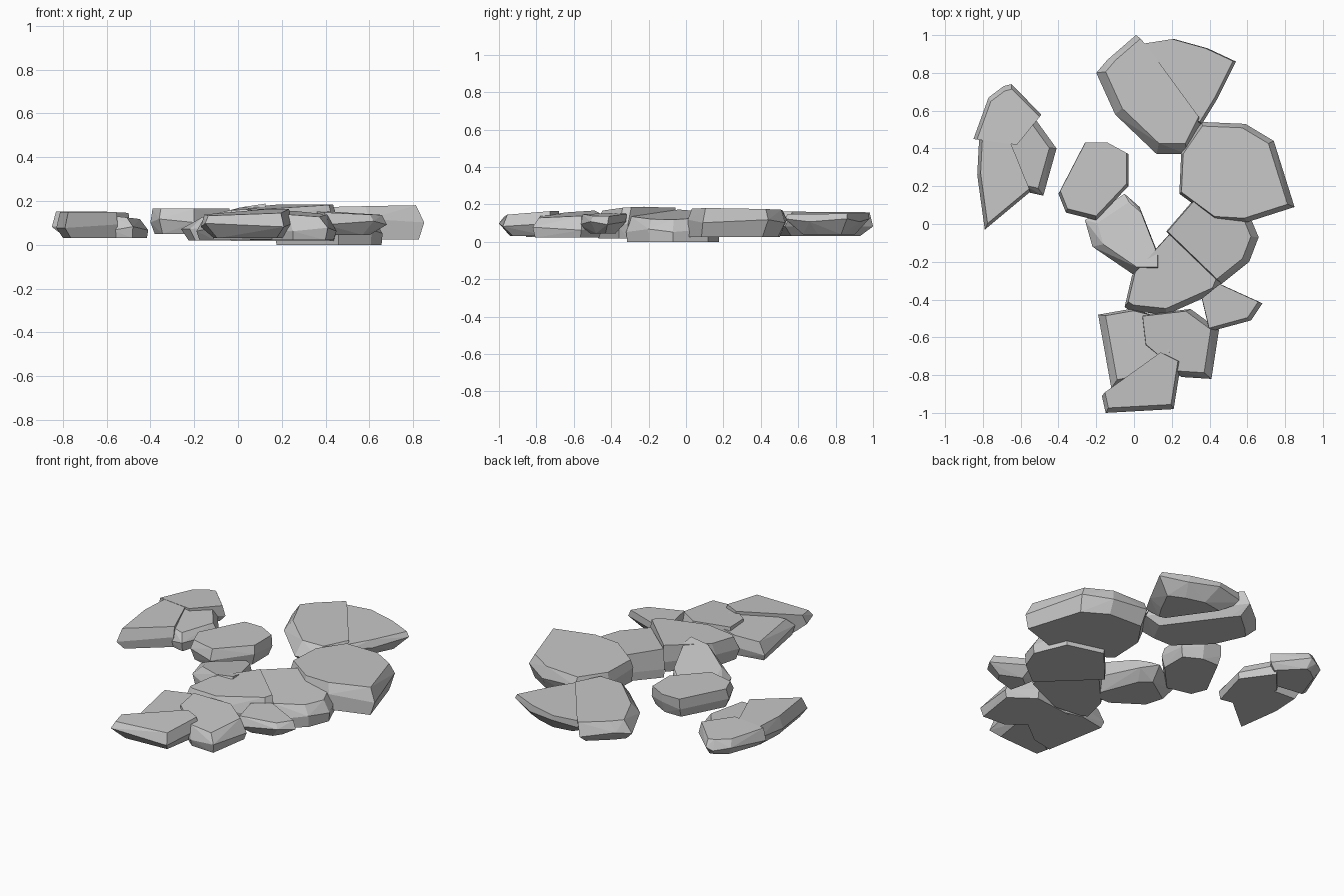
import bpy
import bmesh
from mathutils import Vector

if "Cube" in bpy.data.objects:
    bpy.data.objects.remove(bpy.data.objects["Cube"], do_unlink=True)

# One plain stone colour
stone_grey = bpy.data.materials.new("stone_grey")
stone_grey.use_nodes = True
grey = (0.57, 0.57, 0.57, 1)
stone_grey.diffuse_color = grey
stone_grey.node_tree.nodes["Principled BSDF"].inputs["Base Color"].default_value = grey


def stone(name, outline, bottom, belt, top, top_scale=0.9, shift=(0, 0),
          tilt=(0, 0), bottom_scale=0.9, bottom_shift=(0, 0)):
    """Faceted slab: hull of a flat base, a wide uneven belt and a tilted top."""
    points = [Vector(p) for p in outline]
    centre = sum(points, Vector((0, 0))) / len(points)
    slope = Vector(tilt)
    bm = bmesh.new()
    for i, p in enumerate(points):
        arm = p - centre
        low = centre + arm * bottom_scale + Vector(bottom_shift)
        high = centre + arm * top_scale + Vector(shift)
        uneven = 0.008 if i % 2 else -0.008
        bm.verts.new((low.x, low.y, bottom))
        bm.verts.new((p.x, p.y, belt + uneven))
        bm.verts.new((high.x, high.y, top + slope.dot(arm)))
    hull = bmesh.ops.convex_hull(bm, input=bm.verts)
    unused = {g for g in hull["geom_interior"] + hull["geom_unused"]
              if isinstance(g, bmesh.types.BMVert)}
    bmesh.ops.delete(bm, geom=list(unused), context="VERTS")
    bmesh.ops.dissolve_limit(bm, angle_limit=0.06, verts=bm.verts, edges=bm.edges)
    bmesh.ops.recalc_face_normals(bm, faces=bm.faces)
    mesh = bpy.data.meshes.new(name)
    bm.to_mesh(mesh)
    bm.free()
    mesh.materials.append(stone_grey)
    obj = bpy.data.objects.new(name, mesh)
    bpy.context.collection.objects.link(obj)


# Split stone at the back
stone("back_stone_left",
      [(-.2, .8), (-.14, .87), (.01, 1), (.06, .94), (.36, .53), (.28, .37),
       (.12, .37), (-.1, .58)],
      bottom=.03, belt=.09, top=.158, top_scale=.88, shift=(.02, .02),
      tilt=(.01, 0), bottom_scale=.78)
stone("back_stone_right",
      [(.02, .95), (.21, .98), (.39, .93), (.54, .86), (.44, .66), (.36, .53), (.3, .55)],
      bottom=.04, belt=.115, top=.15, top_scale=.97, shift=(-.01, .005),
      tilt=(0, .01), bottom_scale=.62)

# Large stone on the right
stone("large_right_stone",
      [(.25, .38), (.36, .54), (.59, .53), (.74, .44), (.85, .09), (.6, .01),
       (.43, .02), (.24, .16)],
      bottom=.025, belt=.11, top=.172, top_scale=.92, shift=(-.01, 0),
      tilt=(.02, -.01), bottom_scale=.93, bottom_shift=(0, -.02))

# Middle stones
stone("middle_left_stone",
      [(-.26, .43), (-.14, .43), (-.03, .37), (-.03, .2), (-.2, .02), (-.36, .06),
       (-.4, .16)],
      bottom=.05, belt=.11, top=.165, top_scale=.95, shift=(0, .012),
      bottom_scale=.9)
stone("middle_link_stone",
      [(-.26, .02), (-.05, .16), (.03, .09), (.14, -.19), (.14, -.27), (0, -.27),
       (-.22, -.12)],
      bottom=.02, belt=.08, top=.145, top_scale=.8, shift=(.02, .005),
      tilt=(.12, -.12), bottom_scale=.76, bottom_shift=(-.02, -.02))
stone("centre_stone",
      [(-.05, -.44), (-.01, -.27), (.19, -.05), (.46, -.31), (.44, -.36),
       (.17, -.48), (-.02, -.46)],
      bottom=.018, belt=.09, top=.172, top_scale=.91, shift=(0, .02),
      tilt=(.04, .04), bottom_scale=.92)
stone("centre_right_stone",
      [(.17, -.04), (.3, .1), (.36, .18), (.58, .12), (.66, -.07), (.61, -.2), (.46, -.32)],
      bottom=0, belt=.06, top=.142, top_scale=.9, shift=(-.02, 0),
      tilt=(-.11, .02), bottom_scale=.98)
stone("small_right_stone",
      [(.36, -.4), (.46, -.32), (.68, -.42), (.62, -.51), (.4, -.57)],
      bottom=.045, belt=.1, top=.145, top_scale=.93, shift=(-.01, .01),
      tilt=(-.05, .02), bottom_scale=.55)

# Front stones
stone("front_left_stone",
      [(-.19, -.48), (-.02, -.45), (.1, -.48), (.2, -.7), (.02, -.84), (-.12, -.87)],
      bottom=.025, belt=.07, top=.138, top_scale=.87, shift=(.015, .015),
      tilt=(.06, .03), bottom_scale=.93)
stone("front_right_stone",
      [(.04, -.48), (.3, -.45), (.45, -.56), (.41, -.82), (.25, -.81), (.06, -.65)],
      bottom=.022, belt=.07, top=.147, top_scale=.88, shift=(-.02, .01),
      tilt=(-.06, .05), bottom_scale=.93)
stone("front_edge_stone",
      [(-.17, -.91), (-.1, -.86), (.15, -.68), (.25, -.73), (.21, -.98), (-.15, -1)],
      bottom=.03, belt=.09, top=.148, top_scale=.92, shift=(0, .015),
      tilt=(.03, .07), bottom_scale=.75, bottom_shift=(.01, .025))

# Separate stone on the left, in three pieces
stone("far_left_back_piece",
      [(-.85, .45), (-.77, .67), (-.69, .73), (-.65, .74), (-.49, .58), (-.62, .42)],
      bottom=.045, belt=.09, top=.145, top_scale=.92, shift=(.005, -.015),
      tilt=(0, -.04), bottom_scale=.78, bottom_shift=(.01, -.01))
stone("far_left_front_piece",
      [(-.83, .26), (-.82, .45), (-.66, .44), (-.55, .17), (-.79, -.03)],
      bottom=.03, belt=.085, top=.15, top_scale=.92, shift=(.01, .01),
      bottom_scale=.88, bottom_shift=(.02, 0))
stone("far_left_side_piece",
      [(-.66, .44), (-.54, .58), (-.41, .4), (-.48, .15), (-.57, .17)],
      bottom=.03, belt=.075, top=.13, top_scale=.85, shift=(-.02, .01),
      tilt=(-.1, 0), bottom_scale=.95)
